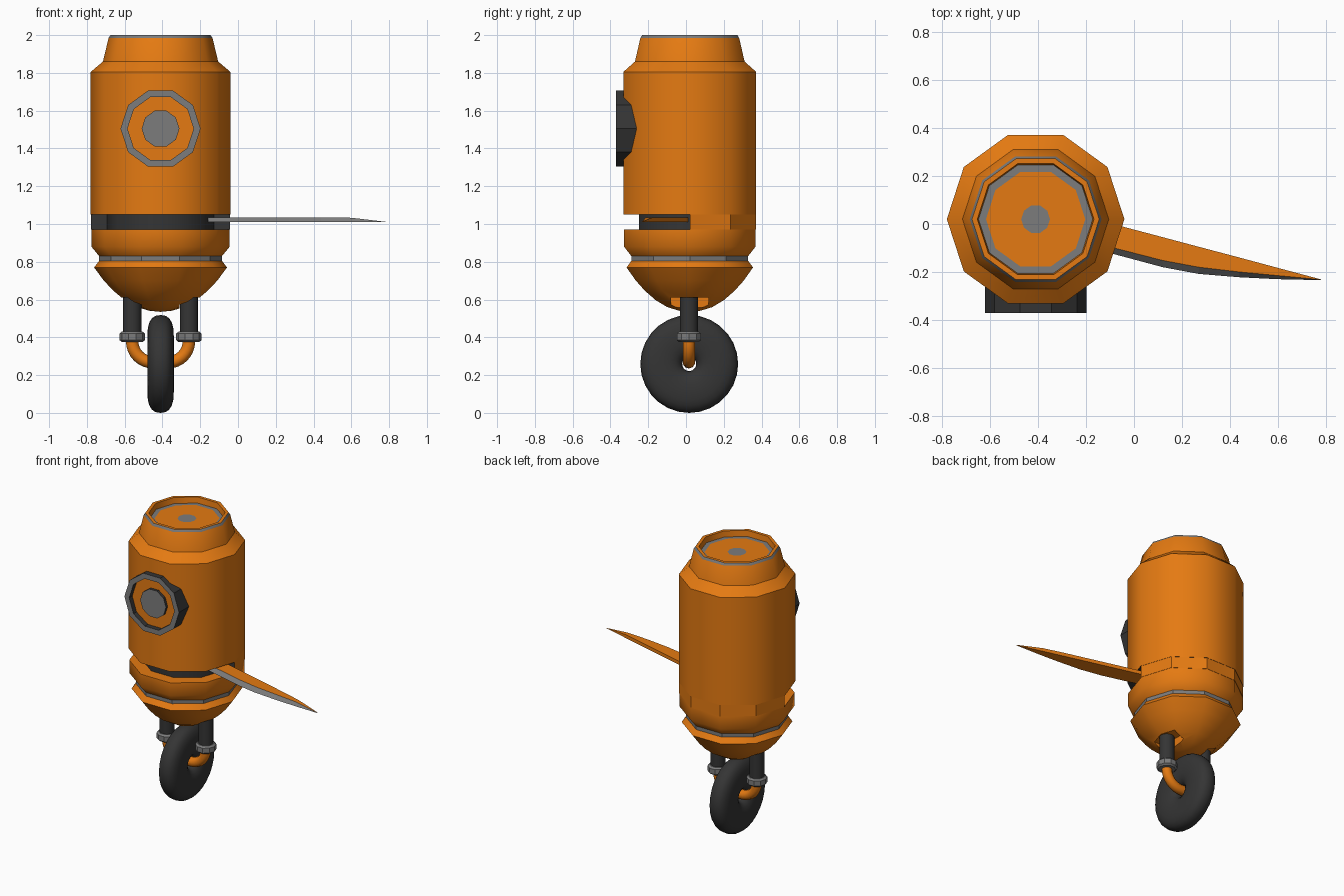
import bpy, bmesh, math
from mathutils import Matrix, Vector

if "Cube" in bpy.data.objects:
    bpy.data.objects.remove(bpy.data.objects["Cube"], do_unlink=True)

CX, CY = -0.41, 0.02
SIDES = 10


def material(name, rgb):
    m = bpy.data.materials.new(name)
    m.use_nodes = True
    m.diffuse_color = (*rgb, 1)
    bsdf = next(n for n in m.node_tree.nodes if n.type == "BSDF_PRINCIPLED")
    bsdf.inputs["Base Color"].default_value = (*rgb, 1)
    bsdf.inputs["Roughness"].default_value = 0.6
    return m


MATS = [material("orange paint", (0.78, 0.195, 0.006)),
        material("grey metal", (0.2, 0.2, 0.2)),
        material("dark rubber", (0.035, 0.035, 0.035))]
ORANGE, GREY, DARK = range(3)


def shade(ob, angle):
    bpy.ops.object.select_all(action="DESELECT")
    ob.select_set(True)
    bpy.context.view_layer.objects.active = ob
    bpy.ops.object.shade_smooth_by_angle(angle=math.radians(angle))


def finish(name, bm, angle=None):
    bmesh.ops.remove_doubles(bm, verts=bm.verts, dist=1e-5)
    bmesh.ops.recalc_face_normals(bm, faces=bm.faces)
    me = bpy.data.meshes.new(name)
    bm.to_mesh(me)
    bm.free()
    for m in MATS:
        me.materials.append(m)
    ob = bpy.data.objects.new(name, me)
    bpy.context.collection.objects.link(ob)
    if angle:
        shade(ob, angle)
    return ob


def lathe(name, profile, mats=ORANGE, n=SIDES, at=(CX, CY, 0), turn=None,
          arc=360, loop=False, angle=40, caps=ORANGE):
    """Revolve (radius, height) points; mats gives a colour per profile step."""
    bm = bmesh.new()
    full = arc == 360
    xf = Matrix.Translation(at) @ (turn or Matrix())
    rings = []
    for i in range(n if full else n + 1):
        a = math.radians(arc) * i / n
        rings.append([bm.verts.new(xf @ Vector((r * math.cos(a), r * math.sin(a), z)))
                      for r, z in profile])
    steps = len(profile) if loop else len(profile) - 1
    for i in range(n):
        a, b = rings[i], rings[(i + 1) % len(rings)]
        for j in range(steps):
            k = (j + 1) % len(profile)
            f = bm.faces.new((a[j], b[j], b[k], a[k]))
            f.material_index = mats if isinstance(mats, int) else mats[j]
    if not full:
        for ring in (rings[0], rings[-1]):
            bm.faces.new(ring).material_index = caps
    return finish(name, bm, angle)


# Main body, shoulder and neck
lathe("main_body", [(0, 1.05), (0.37, 1.05), (0.37, 1.805), (0, 1.805)],
      [DARK, ORANGE, ORANGE])
lathe("shoulder", [(0.37, 1.805), (0.305, 1.86)])
lathe("neck", [(0.305, 1.86), (0.275, 1.985), (0.265, 2), (0.243, 2), (0.238, 1.96),
               (0.207, 1.96), (0.06, 1.96), (0, 1.96)],
      [ORANGE, GREY, ORANGE, ORANGE, GREY, ORANGE, GREY])

# Front slot: dark core with a half ring closing the back
lathe("slot_core", [(0.284, 0.965), (0.284, 1.055)], DARK)
lathe("slot_back", [(0.27, 0.97), (0.368, 0.97), (0.368, 1.05), (0.27, 1.05)],
      n=SIDES // 2, arc=180, loop=True, angle=None, caps=DARK)

# Lower belt and grey seam
lathe("lower_belt", [(0, 0.97), (0.366, 0.97), (0.366, 0.88), (0.325, 0.83), (0, 0.83)])
lathe("seam_ring", [(0.325, 0.835), (0.325, 0.8)], GREY, angle=None)

# Dome with a square notch above each leg
dome = lathe("dome", [(0, 0.805), (0.325, 0.805), (0.352, 0.77), (0.3, 0.7), (0.25, 0.647),
                      (0.19, 0.597), (0.125, 0.56), (0.06, 0.541), (0, 0.535)])
for side in (-1, 1):
    bm = bmesh.new()
    bmesh.ops.create_cube(bm, size=1, matrix=Matrix.Translation(
        (CX + side * 0.25, CY, 0.51)) @ Matrix.Diagonal((0.3, 0.2, 0.2, 1)))
    cutter = finish("notch_cutter", bm)
    cutter.hide_render = True
    mod = dome.modifiers.new("notch", "BOOLEAN")
    mod.operation = "DIFFERENCE"
    mod.solver = "EXACT"
    mod.object = cutter
    bpy.ops.object.select_all(action="DESELECT")
    bpy.context.view_layer.objects.active = dome
    dome.select_set(True)
    bpy.ops.object.modifier_apply(modifier=mod.name)
    bpy.data.objects.remove(cutter, do_unlink=True)
shade(dome, 40)

# Round eye on the front
FORWARD = Matrix.Rotation(math.pi / 2, 4, "X")
EYE = (CX, 0, 1.505)
lathe("eye_tube", [(0, 0.2), (0.212, 0.2), (0.212, 0.37), (0.175, 0.37), (0.175, 0.336),
                   (0, 0.336)], [DARK, DARK, GREY, DARK, ORANGE], at=EYE, turn=FORWARD, angle=30)
lathe("eye_lens", [(0.1, 0.33), (0.1, 0.355), (0, 0.355)], [DARK, GREY],
      at=EYE, turn=FORWARD, angle=30)

# Legs with collars
for side, word in ((-1, "right"), (1, "left")):
    at = (CX + side * 0.15, CY - 0.005, 0)
    lathe(word + "_leg", [(0, 0.4), (0.048, 0.4), (0.048, 0.66), (0, 0.66)], DARK, 16, at)
    lathe(word + "_collar", [(0, 0.375), (0.055, 0.375), (0.067, 0.385), (0.067, 0.42),
                             (0.055, 0.43), (0, 0.43)], GREY, at=at, angle=30)

# U-shaped axle pipe
BEND = 0.11
half = [(0.15, 0.4)]
for i in range(9):
    a = math.pi / 2 * i / 8
    half.append((0.15 - BEND + BEND * math.cos(a), 0.378 - BEND * math.sin(a)))
path = half + [(-x, z) for x, z in reversed(half)]
cu = bpy.data.curves.new("axle_pipe", "CURVE")
cu.dimensions = "3D"
cu.bevel_depth = 0.033
cu.bevel_resolution = 3
sp = cu.splines.new("POLY")
sp.points.add(len(path) - 1)
for p, (x, z) in zip(sp.points, path):
    p.co = (CX + x, CY - 0.005, z, 1)
cu.materials.append(MATS[ORANGE])
pipe = bpy.data.objects.new("axle_pipe", cu)
bpy.context.collection.objects.link(pipe)
bpy.ops.object.select_all(action="DESELECT")
pipe.select_set(True)
bpy.context.view_layer.objects.active = pipe
bpy.ops.object.convert(target="MESH")


# Tyre with a flattened round section
def soft(v):
    return math.copysign(abs(v) ** 0.8, v)


section = []
for i in range(20):
    a = math.tau * i / 20
    section.append((0.148 + 0.111 * soft(math.cos(a)), 0.07 * soft(math.sin(a))))
lathe("wheel", section, DARK, 28, (CX, CY - 0.003, 0.259),
      Matrix.Rotation(math.pi / 2, 4, "Y"), loop=True, angle=60)

# Blade swinging out of the slot: x, back y, upper front y, lower front y, top z
stations = [(-0.16, 0.019, -0.08, -0.105, 1.035), (0.12, -0.055, -0.152, -0.18, 1.035),
            (0.27, -0.095, -0.18, -0.208, 1.035), (0.44, -0.14, -0.2, -0.222, 1.035),
            (0.6, -0.183, -0.215, -0.23, 1.033), (0.78, -0.231, -0.232, -0.234, 1.012)]
bm = bmesh.new()
rows = [[bm.verts.new(p) for p in ((x, b, 1.01), (x, b, top), (x, u, top), (x, f, 1.01))]
        for x, b, u, f, top in stations]
for p, q in zip(rows, rows[1:]):
    for j in range(4):
        k = (j + 1) % 4
        face = bm.faces.new((p[j], q[j], q[k], p[k]))
        face.material_index = GREY if j == 2 else ORANGE
bm.faces.new(rows[0])
bm.faces.new(rows[-1])
finish("blade", bm)
